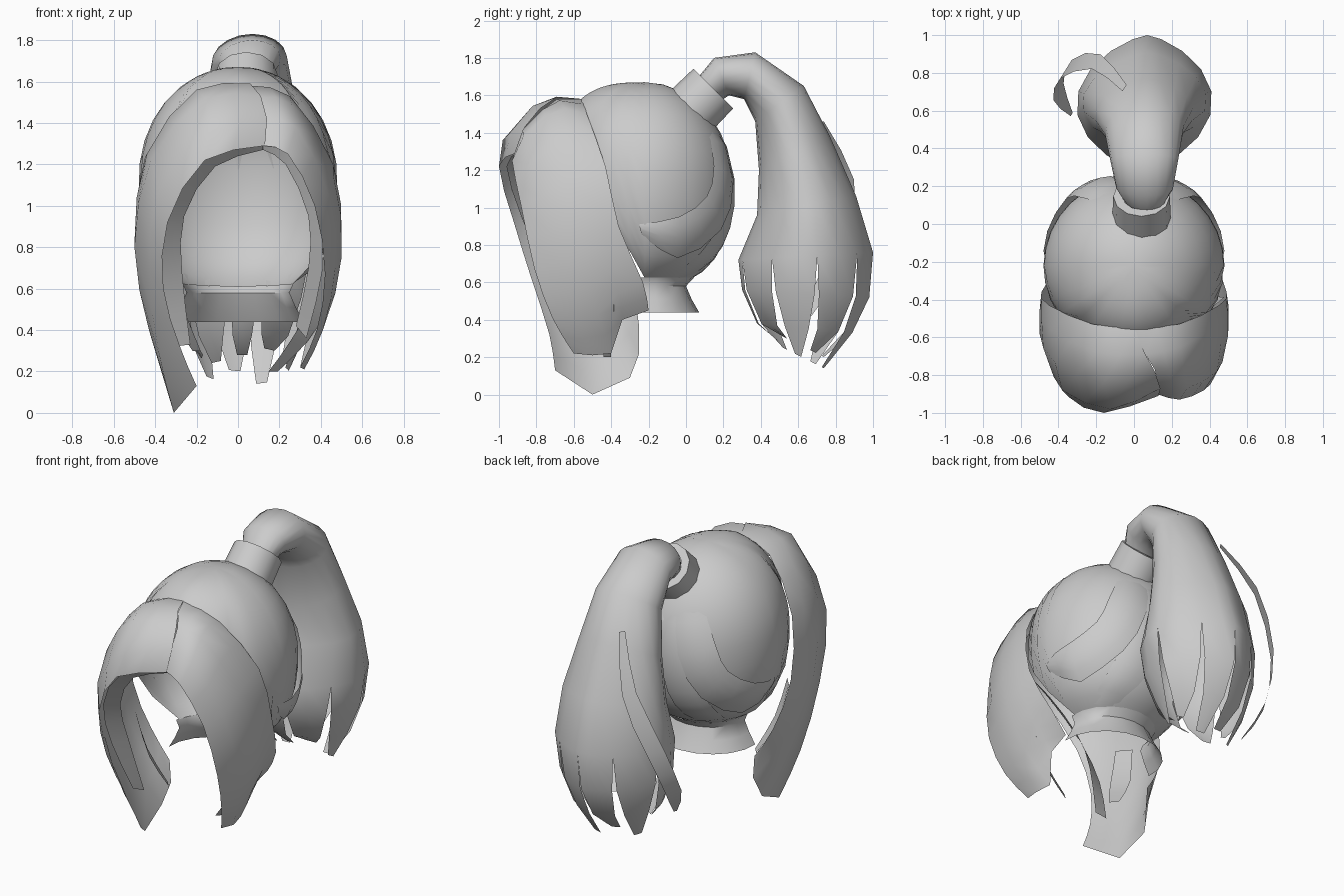
import bpy, bmesh, math
from mathutils import Vector

if "Cube" in bpy.data.objects:
    bpy.data.objects.remove(bpy.data.objects["Cube"])

mat = bpy.data.materials.new("soft_grey")
mat.diffuse_color = (0.6, 0.6, 0.6, 1)
mat.use_nodes = True
mat.node_tree.nodes["Principled BSDF"].inputs["Base Color"].default_value = mat.diffuse_color


def make(name, verts, faces, angle=50):
    me = bpy.data.meshes.new(name)
    me.from_pydata([tuple(v) for v in verts], [], faces)
    bm = bmesh.new()
    bm.from_mesh(me)
    bmesh.ops.remove_doubles(bm, verts=bm.verts, dist=0.0005)
    bm.to_mesh(me)
    bm.free()
    me.materials.append(mat)
    ob = bpy.data.objects.new(name, me)
    bpy.context.collection.objects.link(ob)
    bpy.ops.object.select_all(action='DESELECT')
    ob.select_set(True)
    bpy.context.view_layer.objects.active = ob
    bpy.ops.object.shade_smooth_by_angle(angle=math.radians(angle))
    return ob


def smooth_path(pts, sub=2):
    """Catmull-Rom curve through the guide points."""
    p = [Vector(q) for q in pts]
    p = [2 * p[0] - p[1]] + p + [2 * p[-1] - p[-2]]
    out = []
    for i in range(1, len(p) - 2):
        for k in range(sub):
            t = k / sub
            a, b, c, d = p[i - 1:i + 3]
            out.append(0.5 * (2 * b + (c - a) * t + (2 * a - 5 * b + 4 * c - d) * t * t
                              + (3 * b - a - 3 * c + d) * t ** 3))
    return out + [p[-2]]


def grid(rows, closed=False, flip=False, start=0):
    n, faces = len(rows[0]), []
    for i in range(len(rows) - 1):
        for j in range(n if closed else n - 1):
            k = (j + 1) % n
            f = tuple(start + q for q in (i * n + j, i * n + k, (i + 1) * n + k, (i + 1) * n + j))
            faces.append(f[::-1] if flip else f)
    return [v for r in rows for v in r], faces


def sheet(name, rows, closed=False, flip=False):
    return make(name, *grid(rows, closed, flip))


def ramp(x, stops):
    for (x0, v0), (x1, v1) in zip(stops, stops[1:]):
        if x <= x1:
            return v0 + (v1 - v0) * (x - x0) / (x1 - x0)
    return stops[-1][1]


def power(phi, upper):
    return ramp(abs(phi), [(0, 1.0), (100, 0.97), (180, 0.7)]) if upper else 0.8


def skull(phi, t):
    """Point on the head; phi turns from the back, t is the latitude."""
    p, a = math.radians(phi), math.radians(t)
    e = power(phi, t > 0)
    r, h = max(math.cos(a), 0) ** e, math.copysign(abs(math.sin(a)) ** e, a)
    return Vector((0.48 * r * math.sin(p), -0.22 + 0.47 * r * math.cos(p), 1.12 + 0.55 * h))


def skull_z(phi, z, s):
    """Point over the head at height z, pushed outward by s."""
    h = (z - 1.12) / 0.55
    e = power(phi, h > 0)
    t = math.degrees(math.asin(min(1, abs(h) ** (1 / e))))
    v = skull(phi, math.copysign(t, h))
    return Vector((v.x * s, -0.22 + (v.y + 0.22) * s, v.z))


# Skull cap, with the lower edge rising around the ears and face
HEM = [(0, -66), (90, -62), (102, -34), (112, -17), (120, -14), (135, 28), (180, 36)]
rows = []
for i in range(14):
    row = []
    for j in range(32):
        phi = -180 + j * 11.25
        low = ramp(abs(phi), HEM)
        row.append(skull(phi, 90 + (low - 90) * i / 13))
    rows.append(row)
sheet("scalp_cap", rows, closed=True, flip=True)

# Flared hair at the nape, growing out of the cap
angles = [-95 + 19 * k for k in range(11)]
rows = [[skull(p, -61) for p in angles]]
for z, rx, ry in ((0.58, 0.25, 0.22), (0.51, 0.28, 0.25), (0.44, 0.32, 0.29)):
    rows.append([(rx * math.sin(math.radians(p)), -0.22 + ry * math.cos(math.radians(p)), z) for p in angles])
sheet("nape_flare", rows)

# Swept locks from the tie to behind the ears: lead and trail edges as (phi, z)
SWEEP = [
    ([(28, 1.52), (40, 1.22), (48, 1.06), (68, 0.95), (94, 0.91)],
     [(4, 1.52), (14, 1.15), (30, 0.88), (64, 0.73), (92, 0.85)], 1.075),
    ([(16, 1.52), (22, 1.15), (30, 0.92), (42, 0.76), (58, 0.64)],
     [(0, 1.52), (0, 1.15), (4, 0.88), (14, 0.72), (36, 0.61)], 1.035),
]
for side, word in ((1, "right"), (-1, "left")):
    for n, (lead, trail, out) in enumerate(SWEEP):
        A = smooth_path([(p, z, 0) for p, z in lead])
        B = smooth_path([(p, z, 0) for p, z in trail])
        rows = []
        for i, (a, b) in enumerate(zip(A, B)):
            s = ramp(i / (len(A) - 1), [(0, 0.99), (0.3, out), (0.85, out), (1, 1.0)])
            rows.append([skull_z(side * q.x, q.y, s - 0.02 * (k in (0, 4)))
                         for k, q in enumerate(b.lerp(a, j / 4) for j in range(5))])
        sheet(f"{word}_back_lock_{n + 1}", rows, flip=side < 0)

# Front hair: guide strands from the front edge to the tucked rear edge, root to tip
LEFT = [
    [(0.13, -0.91, 1.29), (-0.16, -1.00, 1.22), (-0.34, -0.92, 0.92), (-0.36, -0.82, 0.60), (-0.28, -0.73, 0.32), (-0.20, -0.70, 0.13)],
    [(0.14, -0.87, 1.42), (-0.12, -0.98, 1.36), (-0.38, -0.88, 1.08), (-0.43, -0.74, 0.68), (-0.38, -0.62, 0.28), (-0.31, -0.50, 0.00)],
    [(0.11, -0.78, 1.53), (-0.16, -0.84, 1.52), (-0.42, -0.73, 1.22), (-0.50, -0.58, 0.80), (-0.43, -0.46, 0.40), (-0.33, -0.30, 0.09)],
    [(0.06, -0.69, 1.59), (-0.20, -0.68, 1.56), (-0.44, -0.56, 1.25), (-0.50, -0.46, 0.82), (-0.43, -0.36, 0.45), (-0.30, -0.25, 0.22)],
    [(0.00, -0.55, 1.58), (-0.22, -0.53, 1.52), (-0.45, -0.43, 1.23), (-0.49, -0.36, 0.85), (-0.42, -0.28, 0.55), (-0.31, -0.25, 0.36)],
]
RIGHT = [
    [(0.12, -0.90, 1.29), (0.24, -0.93, 1.25), (0.37, -0.88, 1.00), (0.42, -0.81, 0.67), (0.38, -0.71, 0.40), (0.30, -0.60, 0.22)],
    [(0.13, -0.86, 1.42), (0.28, -0.87, 1.38), (0.44, -0.78, 1.05), (0.47, -0.68, 0.70), (0.41, -0.60, 0.40), (0.32, -0.50, 0.21)],
    [(0.11, -0.77, 1.52), (0.26, -0.75, 1.49), (0.46, -0.64, 1.15), (0.50, -0.55, 0.75), (0.42, -0.47, 0.43), (0.30, -0.40, 0.22)],
    [(0.06, -0.69, 1.58), (0.25, -0.65, 1.53), (0.46, -0.52, 1.20), (0.50, -0.43, 0.82), (0.43, -0.36, 0.54), (0.34, -0.34, 0.40)],
    [(0.00, -0.55, 1.58), (0.24, -0.53, 1.50), (0.45, -0.43, 1.22), (0.49, -0.36, 0.90), (0.43, -0.23, 0.60), (0.35, -0.20, 0.45)],
]
sheet("left_fringe", [smooth_path(s) for s in LEFT], flip=True)
sheet("right_fringe", [smooth_path(s) for s in RIGHT])

# Inner fringe layers that turn back toward the face
LEFT_IN = [
    [(0.12, -0.87, 1.27), (-0.11, -0.90, 1.19), (-0.26, -0.82, 0.95), (-0.27, -0.72, 0.68), (-0.23, -0.62, 0.33)],
    [(0.12, -0.89, 1.30), (-0.16, -0.96, 1.22), (-0.34, -0.88, 0.95), (-0.37, -0.75, 0.64), (-0.31, -0.62, 0.32)],
]
RIGHT_IN = [
    [(0.12, -0.86, 1.27), (0.23, -0.87, 1.20), (0.34, -0.80, 0.95), (0.34, -0.70, 0.70), (0.28, -0.56, 0.42)],
    [(0.12, -0.88, 1.30), (0.26, -0.90, 1.24), (0.38, -0.84, 1.00), (0.41, -0.73, 0.70), (0.33, -0.56, 0.36)],
]
sheet("left_inner_fringe", [smooth_path(s) for s in LEFT_IN], flip=True)
sheet("right_inner_fringe", [smooth_path(s) for s in RIGHT_IN])


def strand(name, path, across, widths):
    """Flat tapering strand along a path."""
    pts, d = smooth_path(path), Vector(across).normalized()
    n = len(pts) - 1
    sheet(name, [[p - d * ramp(i / n, widths), p + d * ramp(i / n, widths)] for i, p in enumerate(pts)])


# Loose strands tucked behind the fringe
TAPER = [(0, 0.05), (0.6, 0.06), (1, 0.03)]
strand("right_inner_strand", [(0.44, -0.42, 0.75), (0.38, -0.42, 0.50), (0.29, -0.43, 0.34), (0.17, -0.42, 0.20)], (0.7, 0.6, 0), TAPER)
strand("left_inner_strand", [(-0.36, -0.52, 0.75), (-0.30, -0.48, 0.50), (-0.20, -0.42, 0.30)], (0.6, -0.7, 0), TAPER)

# Hair tie: a short band with its axis tilted up and back
axis, up = Vector((0, 0.7071, 0.7071)), Vector((0, -0.7071, 0.7071))
rows = []
for d, r in ((-0.09, 0.11), (-0.09, 0.155), (0.08, 0.15), (0.08, 0.10)):
    c = Vector((0.04, 0.09, 1.58)) + axis * d
    rows.append([c + Vector((r * math.cos(a), 0, 0)) + up * (r * math.sin(a))
                 for a in (math.tau * k / 12 for k in range(12))])
sheet("hair_tie", rows, closed=True)

# Ponytail stations: outer y z, inner y z, half width, x centre
TAIL = [
    (0.06, 1.69, 0.17, 1.56, 0.10, 0.04), (0.15, 1.80, 0.23, 1.60, 0.15, 0.04),
    (0.37, 1.83, 0.31, 1.58, 0.18, 0.04), (0.63, 1.65, 0.37, 1.46, 0.21, 0.04),
    (0.77, 1.38, 0.39, 1.20, 0.26, 0.04), (0.91, 1.06, 0.38, 0.96, 0.33, 0.04),
    (1.00, 0.76, 0.28, 0.72, 0.36, 0.04), (0.98, 0.52, 0.30, 0.56, 0.34, 0.03),
    (0.89, 0.33, 0.38, 0.38, 0.28, 0.02), (0.74, 0.14, 0.50, 0.26, 0.21, 0.02),
]
N = 18


def tail_point(st, turn):
    oy, oz, iy, iz, w, cx = st
    a = math.tau * turn
    f = 0.5 + 0.5 * math.cos(a)
    e = ramp(w, [(0, 1), (0.18, 1), (0.33, 1.45), (1, 1.45)])
    s = math.copysign(abs(math.sin(a)) ** e, math.sin(a))
    return Vector((cx + 0.03 * f + w * s, iy + (oy - iy) * f, iz + (oz - iz) * f))


# Ponytail body, ending in separate tapering locks of uneven length
verts, faces = grid([[tail_point(s, k / N) for k in range(N)] for s in TAIL[:7]], closed=True, flip=True)
for n in range(9):
    mid, rows = (2 * n + 1) / N, []
    for s, wide in zip(TAIL[6:], (1.0, 0.9, 0.74, 0.4)):
        rows.append([tail_point(s, mid + wide / N * e) for e in (-1, 0, 1)])
    lift = (0.0, 0.06, 0.0, 0.06, 0.02)[n % 5]
    rows[-1] = [p + Vector((0, 0, lift)) for p in rows[-1]]
    v, f = grid(rows, flip=True, start=len(verts))
    verts, faces = verts + v, faces + f
make("ponytail", verts, faces)

# Loose wisp on the left of the ponytail
strand("left_wisp", [(-0.05, 0.72, 1.46), (-0.20, 0.86, 1.15), (-0.36, 0.82, 0.80), (-0.40, 0.70, 0.52), (-0.33, 0.58, 0.33)],
       (0.5, 0.8, 0), [(0, 0.02), (0.4, 0.06), (0.8, 0.05), (1, 0.01)])
